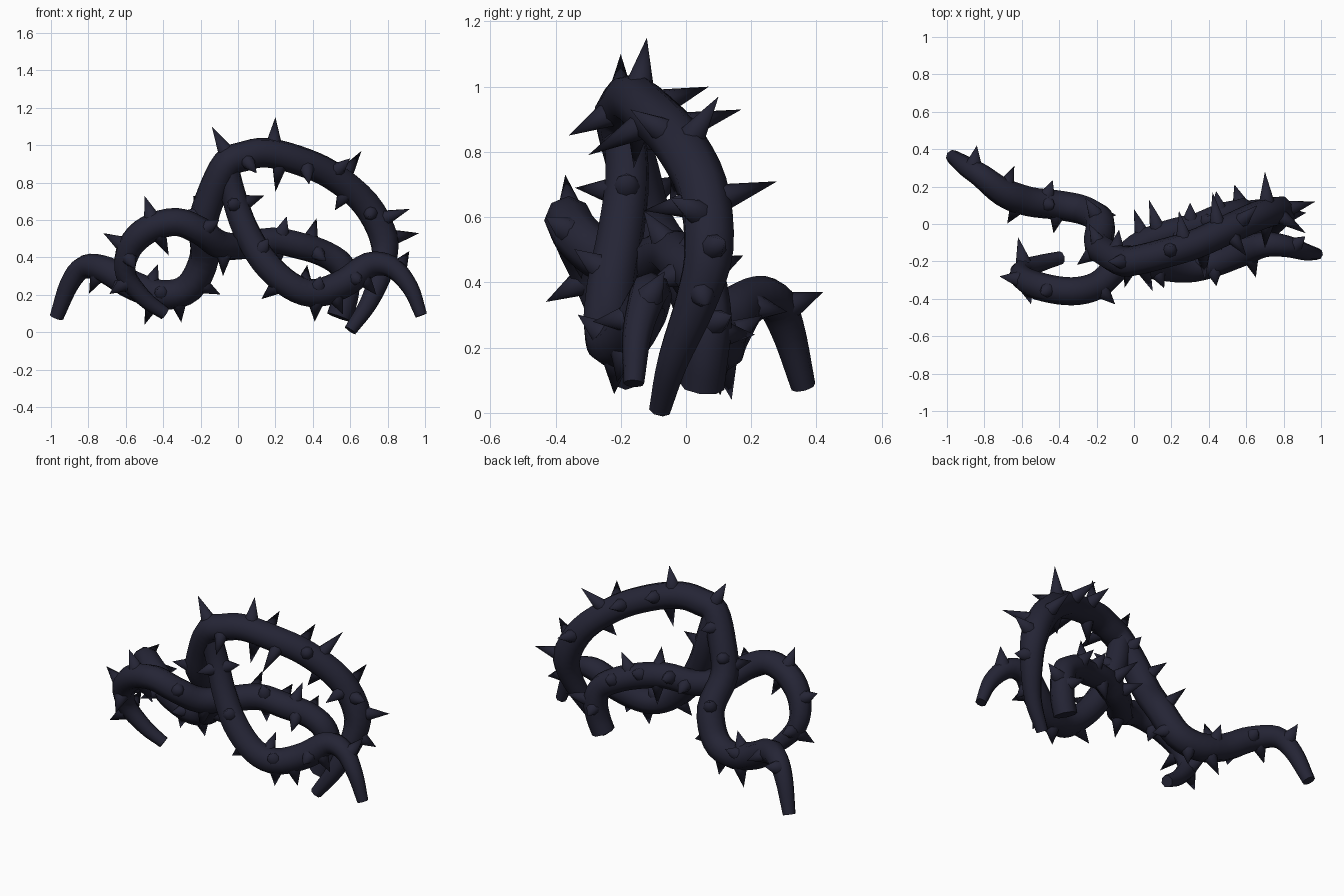
import bpy
import bmesh
from mathutils import Vector

default = bpy.data.objects.get("Cube")
if default:
    bpy.data.objects.remove(default)

BARK = (0.018, 0.018, 0.036, 1)
bark = bpy.data.materials.new("dark_bark")
bark.use_nodes = True
bark.diffuse_color = BARK
bark.node_tree.nodes["Principled BSDF"].inputs["Base Color"].default_value = BARK

STEPS = 4            # samples between path points
TAPER = 0.55         # length over which a vine narrows to its end


def points(rows):
    """Coordinates are given in hundredths of a unit."""
    return [Vector(row) / 100 for row in rows]


def smooth_path(knots):
    """Sample a rounded path that passes through all the knots."""
    padded = [2 * knots[0] - knots[1]] + knots + [2 * knots[-1] - knots[-2]]
    path = []
    for a, b, c, d in zip(padded, padded[1:], padded[2:], padded[3:]):
        for step in range(STEPS):
            t = step / STEPS
            path.append((2 * b + (c - a) * t + (2 * a - 5 * b + 4 * c - d) * t ** 2
                         + (3 * b - a - 3 * c + d) * t ** 3) / 2)
    return path + [knots[-1]]


def finish(obj, name):
    obj.name = name
    obj.data.materials.clear()
    obj.data.materials.append(bark)
    bpy.ops.object.select_all(action="DESELECT")
    obj.select_set(True)
    bpy.context.view_layer.objects.active = obj
    bpy.ops.object.shade_smooth_by_angle(angle=0.9)


def path_radii(path, start, middle, end):
    """Thick in the middle, eased down toward both ends."""
    lengths = [0.0]
    for a, b in zip(path, path[1:]):
        lengths.append(lengths[-1] + (b - a).length)
    radii = []
    for length in lengths:
        head = min(length / TAPER, 1)
        tail = min((lengths[-1] - length) / TAPER, 1)
        radii.append(min(start + (middle - start) * head, end + (middle - end) * tail))
    return radii


def make_stem(name, path, radii):
    curve = bpy.data.curves.new(name, "CURVE")
    curve.dimensions = "3D"
    curve.bevel_depth = 1
    curve.bevel_resolution = 2
    curve.use_fill_caps = True
    spline = curve.splines.new("POLY")
    spline.points.add(len(path) - 1)
    for point, position, radius in zip(spline.points, path, radii):
        point.co = (*position, 1)
        point.radius = radius
    obj = bpy.data.objects.new(name, curve)
    bpy.context.collection.objects.link(obj)
    bpy.ops.object.select_all(action="DESELECT")
    obj.select_set(True)
    bpy.context.view_layer.objects.active = obj
    bpy.ops.object.convert(target="MESH")
    finish(bpy.context.view_layer.objects.active, name)


def make_thorns(name, path, radii, tips):
    """Each thorn is a cone from the nearest stem point out to its tip."""
    bm = bmesh.new()
    for tip in tips:
        index = min(range(len(path)), key=lambda i: (path[i] - tip).length)
        direction = (tip - path[index]).normalized()
        root = path[index] + direction * radii[index] * 0.7
        height = max((tip - root).length, 0.1)
        cone = bmesh.ops.create_cone(bm, cap_ends=True, segments=8, radius1=0.042,
                                     radius2=0, depth=height)["verts"]
        turn = Vector((0, 0, 1)).rotation_difference(direction).to_matrix()
        for vert in cone:
            vert.co = turn @ vert.co + root + direction * height / 2
    bmesh.ops.remove_doubles(bm, verts=bm.verts, dist=0.0001)
    mesh = bpy.data.meshes.new(name)
    bm.to_mesh(mesh)
    bm.free()
    obj = bpy.data.objects.new(name, mesh)
    bpy.context.collection.objects.link(obj)
    finish(obj, name)


def make_vine(name, knots, radii, tips):
    path = smooth_path(points(knots))
    sizes = path_radii(path, *radii)
    make_stem(name + "_stem", path, sizes)
    make_thorns(name + "_thorns", path, sizes, points(tips))


# Long vine: low on the right, up the middle and over the tall arch
make_vine(
    "arch_vine",
    [(-97, 36, 8), (-90, 31, 26), (-82, 26, 35), (-70, 17, 33), (-56, 12, 25),
     (-40, 10, 20), (-26, 7, 24), (-18, 1, 40), (-19, -11, 57), (-14, -16, 74),
     (-6, -20, 90), (3, -19, 94), (15, -16, 96), (32, -11, 92), (50, -3, 84),
     (68, 5, 69), (78, 7, 50), (77, 3, 34), (70, -4, 16), (60, -8, 1)],
    (0.038, 0.08, 0.035),
    [(-84, 42, 37), (-64, 31, 31), (-66, 3, 24), (-79, 18, 22), (-44, 22, 29),
     (-50, 14, 4), (-31, 10, 10), (-13, 5, 22), (-43, 10, 36), (-43, -5, 23),
     (-24, 0, 73), (-28, -20, 64), (-26, 14, 51), (-8, -3, 85), (-14, -20, 110),
     (20, -12, 115), (66, 10, 97), (42, 17, 93), (24, 7, 100), (60, -17, 93),
     (70, 28, 71), (97, 12, 53), (92, -5, 66), (20, -16, 75), (53, -4, 67),
     (10, -36, 85), (38, -30, 79), (70, -13, 62), (92, 6, 33)])

# Vine that curls into the small ring and runs behind the arch
make_vine(
    "ring_vine",
    [(-39, -18, 10), (-50, -21, 18), (-60, -25, 31), (-58, -30, 45), (-48, -34, 55),
     (-33, -36, 59), (-20, -33, 54), (-10, -24, 47), (2, -12, 46), (18, -5, 49),
     (34, -1, 46), (46, 4, 42), (55, 6, 36), (58, 7, 27), (57, 6, 17), (54, 5, 8)],
    (0.035, 0.075, 0.068),
    [(-72, -28, 53), (-50, -37, 73), (-68, -29, 21), (-62, -7, 33), (-37, -32, 41),
     (-55, -43, 34), (-15, -38, 57), (-8, -26, 30), (0, 8, 47), (8, 13, 56),
     (26, -13, 62), (42, 4, 61), (47, -14, 38), (20, 0, 32), (44, 17, 48),
     (30, 11, 54), (74, 14, 30), (54, 20, 24)])

# Front vine: from the left foot, through the dip and up to the arch
make_vine(
    "front_vine",
    [(98, -16, 9), (92, -15, 24), (82, -12, 35), (70, -11, 36), (58, -15, 27),
     (42, -21, 21), (28, -24, 25), (14, -23, 38), (4, -20, 55), (-2, -18, 72),
     (-6, -19, 88)],
    (0.032, 0.077, 0.065),
    [(16, -34, 50), (44, -33, 30), (14, -24, 19), (41, -22, 6), (37, -15, 36),
     (56, -21, 10), (65, -28, 28), (74, -14, 20), (90, -8, 41), (14, -18, 73),
     (-5, -34, 69)])
